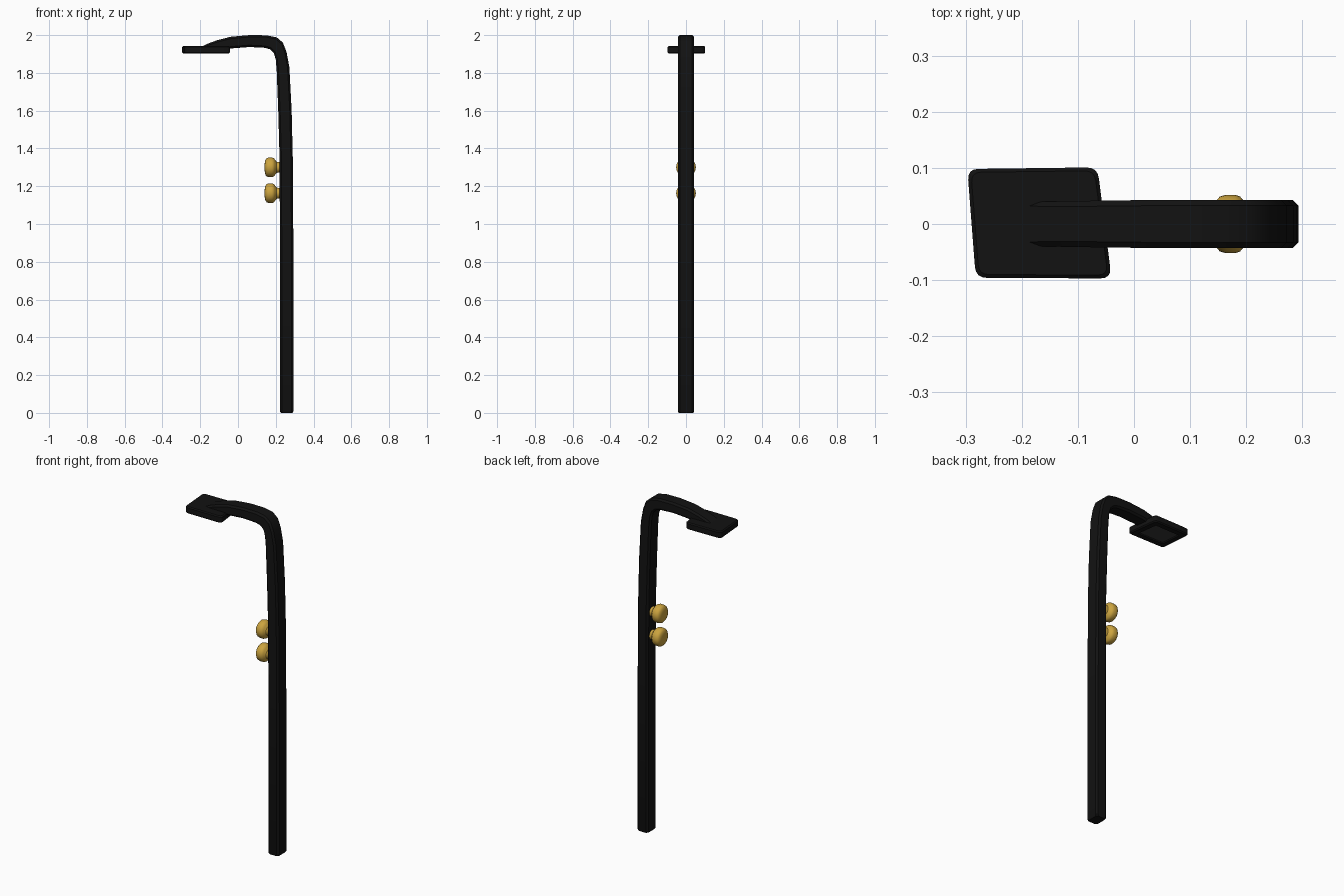
import bpy, bmesh, math
from mathutils import Vector

if "Cube" in bpy.data.objects:
    bpy.data.objects.remove(bpy.data.objects["Cube"])


def material(name, rgb):
    m = bpy.data.materials.new(name)
    m.diffuse_color = (*rgb, 1)
    m.use_nodes = True
    m.node_tree.nodes["Principled BSDF"].inputs["Base Color"].default_value = m.diffuse_color
    return m


BLACK = material("black_metal", (0.006, 0.006, 0.006))
GOLD = material("brass", (0.60, 0.37, 0.05))
GLASS = material("grey_panel", (0.035, 0.035, 0.035))


def finish(name, bm, mats, angle=35):
    bmesh.ops.recalc_face_normals(bm, faces=bm.faces)
    me = bpy.data.meshes.new(name)
    bm.to_mesh(me)
    bm.free()
    for m in mats:
        me.materials.append(m)
    ob = bpy.data.objects.new(name, me)
    bpy.context.collection.objects.link(ob)
    bpy.ops.object.select_all(action='DESELECT')
    ob.select_set(True)
    bpy.context.view_layer.objects.active = ob
    bpy.ops.object.shade_smooth_by_angle(angle=math.radians(angle))
    return ob


def loft(bm, rings, cap=True):
    rows = [[bm.verts.new(p) for p in r] for r in rings]
    for a, b in zip(rows, rows[1:]):
        n = len(a)
        for i in range(n):
            bm.faces.new((a[i], a[(i + 1) % n], b[(i + 1) % n], b[i]))
    if cap:
        bm.faces.new(rows[0])
        bm.faces.new(rows[-1])


# Post and curved arm: chamfered box section between outer and inner outlines
# (outer x, outer z, inner x, inner z, half width)
SECTIONS = [
    (0.288, 0.0, 0.227, 0.0, 0.038), (0.293, 0.008, 0.222, 0.008, 0.043),
    (0.293, 0.9, 0.222, 0.9, 0.043), (0.290, 1.35, 0.220, 1.35, 0.043),
    (0.284, 1.6, 0.213, 1.6, 0.043), (0.272, 1.83, 0.205, 1.81, 0.043),
    (0.257, 1.91, 0.200, 1.87, 0.043), (0.238, 1.96, 0.190, 1.905, 0.043),
    (0.205, 1.988, 0.170, 1.925, 0.043), (0.15, 1.999, 0.14, 1.933, 0.043),
    (0.06, 2.0, 0.06, 1.937, 0.043), (-0.04, 1.991, -0.03, 1.93, 0.042),
    (-0.11, 1.973, -0.10, 1.92, 0.041), (-0.16, 1.955, -0.15, 1.92, 0.040),
    (-0.20, 1.936, -0.19, 1.92, 0.038),
]


def section(ox, oz, ix, iz, w):
    o, i = Vector((ox, 0, oz)), Vector((ix, 0, iz))
    c = min(0.010, (o - i).length * 0.25)
    d = (o - i).normalized() * c
    pts = [(o, w - c), (o - d, w), (i + d, w), (i, w - c),
           (i, c - w), (i + d, -w), (o - d, -w), (o, c - w)]
    return [p + Vector((0, y, 0)) for p, y in pts]


bm = bmesh.new()
loft(bm, [section(*s) for s in SECTIONS])
finish("post_and_arm", bm, [BLACK])

# Lamp head: skewed plate with rounded corners and a recessed panel below
CORNERS = [Vector(p) for p in
           [(-0.297, 0.098), (-0.065, 0.101), (-0.040, -0.097), (-0.282, -0.096)]]


def outline(inset, z, r):
    mid = sum(CORNERS, Vector((0, 0))) / 4
    cs = [mid + Vector(((p - mid).x * (1 - inset / 0.118),
                        (p - mid).y * (1 - inset / 0.098))) for p in CORNERS]
    pts = []
    for k, p in enumerate(cs):
        a = p + (cs[k - 1] - p).normalized() * r
        b = p + (cs[(k + 1) % 4] - p).normalized() * r
        for t in (0, 0.25, 0.5, 0.75, 1):
            q = a * (1 - t) ** 2 + p * 2 * t * (1 - t) + b * t * t
            pts.append((q.x, q.y, z))
    return pts


bm = bmesh.new()
loft(bm, [outline(0.036, 1.910, 0.004), outline(0.036, 1.902, 0.004),
          outline(0.006, 1.902, 0.018), outline(0.0, 1.908, 0.020),
          outline(0.0, 1.937, 0.020), outline(0.006, 1.943, 0.018)])
bm.faces.ensure_lookup_table()
bm.faces[-2].material_index = 1
finish("lamp_head", bm, [BLACK, GLASS])

# Two turned knobs on the inner side of the post: (x, radius)
KNOB = [(0.235, 0.029), (0.213, 0.028), (0.204, 0.030), (0.195, 0.042),
        (0.189, 0.049), (0.180, 0.052), (0.164, 0.052), (0.153, 0.049),
        (0.146, 0.041), (0.142, 0.028), (0.141, 0.012)]
for name, z in (("upper_knob", 1.300), ("lower_knob", 1.163)):
    bm = bmesh.new()
    loft(bm, [[(x, r * math.cos(a), z + r * math.sin(a))
               for a in (math.tau * k / 32 for k in range(32))] for x, r in KNOB])
    finish(name, bm, [GOLD], 40)
